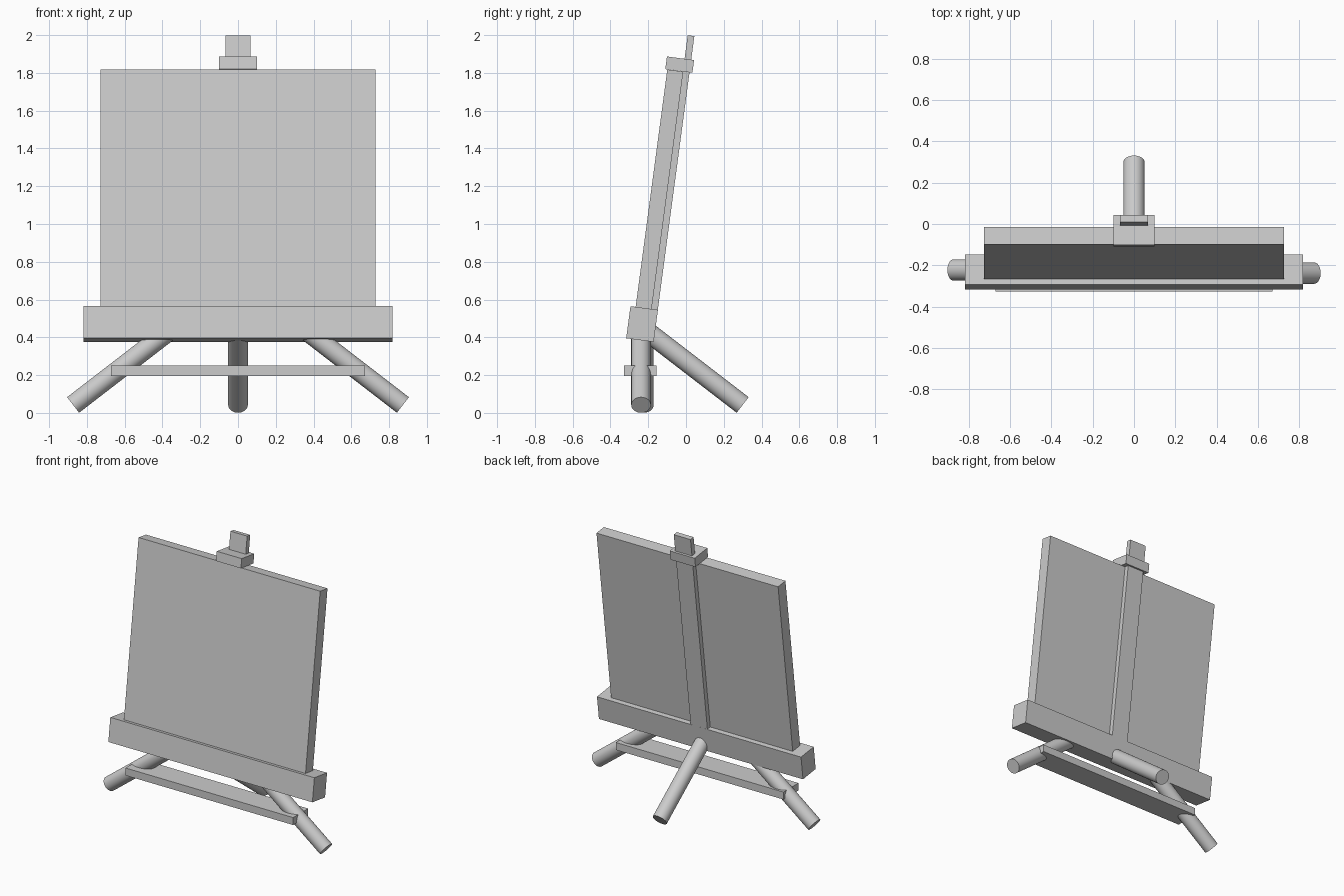
import bpy, math
from mathutils import Vector, Matrix

if "Cube" in bpy.data.objects:
    bpy.data.objects.remove(bpy.data.objects["Cube"])

# Leaning frame shared by everything on the mast
LEAN = Matrix.Translation((0, -0.3415, 0)) @ Matrix.Rotation(math.radians(-7.6), 4, 'X')


def box(name, half_x, y, z, frame=Matrix.Identity(4)):
    """Box centred on x, spanning the y and z ranges inside the given frame."""
    bpy.ops.mesh.primitive_cube_add(size=1)
    ob = bpy.context.object
    ob.name = name
    size = (2 * half_x, y[1] - y[0], z[1] - z[0])
    centre = (0, sum(y) / 2, sum(z) / 2)
    ob.data.transform(Matrix.Translation(centre) @ Matrix.Diagonal((*size, 1)))
    ob.matrix_world = frame
    return ob


def leg(name, foot, top, radius=0.052):
    """Round bar between two points."""
    foot, top = Vector(foot), Vector(top)
    axis = top - foot
    bpy.ops.mesh.primitive_cylinder_add(vertices=32, radius=radius, depth=axis.length,
                                        location=(foot + top) / 2)
    ob = bpy.context.object
    ob.name = name
    ob.rotation_euler = axis.to_track_quat('Z', 'Y').to_euler()
    bpy.ops.object.shade_smooth_by_angle(angle=math.radians(35))
    return ob


# Leaning board, mast, ledge and top clamp
box("canvas", 0.728, (0, 0.085), (0.50, 1.834), LEAN)
box("mast", 0.067, (0.083, 0.1185), (0.45, 2.028), LEAN)
box("ledge", 0.818, (-0.0275, 0.119), (0.395, 0.566), LEAN)
box("top_clamp", 0.10, (-0.011, 0.134), (1.8345, 1.902), LEAN)

# Splayed front legs, joined by a crossbar
leg("front_leg_left", (-0.873, -0.223, 0.042), (-0.35, -0.223, 0.445))
leg("front_leg_right", (0.873, -0.238, 0.042), (0.35, -0.238, 0.445))
box("crossbar", 0.672, (-0.328, -0.156), (0.196, 0.25))

# Rear leg
leg("rear_leg", (0, 0.30, 0.042), (0, -0.22, 0.442))
